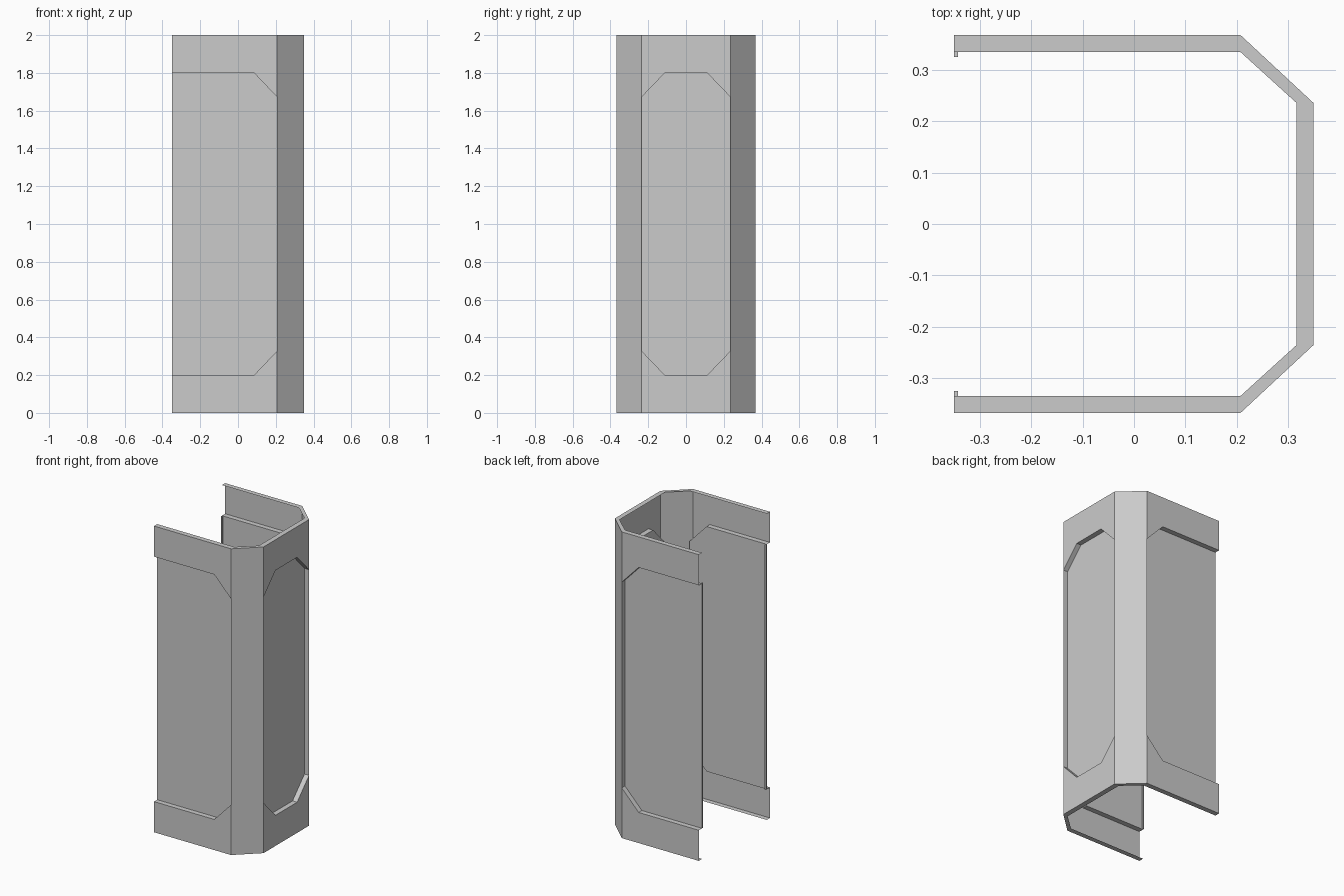
import bpy, bmesh
from mathutils import Vector

if "Cube" in bpy.data.objects:
    bpy.data.objects.remove(bpy.data.objects["Cube"])

H = 2.0            # total height
D = 0.033          # panel recess depth
XL, XC, XR = -0.35, 0.207, 0.349   # open end, corner start, right face
YO, YC = 0.367, 0.235              # outer side face, right face half width
Z_PANEL, Z_CUT = 1.8, 1.672        # panel top and start of its cut corner


def make_object(name, bm):
    bmesh.ops.remove_doubles(bm, verts=bm.verts, dist=0.0005)
    bmesh.ops.recalc_face_normals(bm, faces=bm.faces)
    mesh = bpy.data.meshes.new(name)
    bm.to_mesh(mesh)
    bm.free()
    obj = bpy.data.objects.new(name, mesh)
    bpy.context.collection.objects.link(obj)
    return obj


def add_face(bm, pts):
    bm.faces.new([bm.verts.new(Vector(p)) for p in pts])


def add_wall(bm, place, u0, u1, edge):
    """Folded sheet: edge is the upper (u, z) outline of the recessed panel."""
    flip = [(u, H - z) for u, z in edge]
    # bands above and below the panel
    add_face(bm, [place(u, z, 0) for u, z in [(u0, H)] + edge + [(u1, H)]])
    add_face(bm, [place(u, z, 0) for u, z in [(u0, 0)] + flip + [(u1, 0)]])
    # recessed panel
    add_face(bm, [place(u, z, D) for u, z in edge + flip[::-1]])
    # ledges around the panel, the open end stays free
    runs = [edge, flip, [edge[-1], flip[-1]]]
    if u0 != XL:
        runs.append([edge[0], flip[0]])
    for run in runs:
        for (ua, za), (ub, zb) in zip(run, run[1:]):
            add_face(bm, [place(ua, za, 0), place(ub, zb, 0),
                          place(ub, zb, D), place(ua, za, D)])


shell = bmesh.new()

# front and back walls, corner strips
for s in (-1, 1):
    add_wall(shell, lambda u, z, d, s=s: (u, s * (YO - d), z), XL, XC,
             [(XL, Z_PANEL), (0.085, Z_PANEL), (XC, Z_CUT)])
    zs = [0, H - Z_CUT, Z_CUT, H]
    add_face(shell, [(XC, s * YO, z) for z in zs]
             + [(XR, s * YC, z) for z in zs[::-1]])

# right wall
add_wall(shell, lambda u, z, d: (XR - d, u, z), -YC, YC,
         [(-YC, Z_CUT), (-0.112, Z_PANEL), (0.112, Z_PANEL), (YC, Z_CUT)])

# inward rims at top and bottom
outer = [(XL, -YO), (XC, -YO), (XR, -YC), (XR, YC), (XC, YO), (XL, YO)]
inner = [(XL, -YO + D), (XC, -YO + D), (XR - D, -YC),
         (XR - D, YC), (XC, YO - D), (XL, YO - D)]
for z in (0, H):
    for i in range(5):
        add_face(shell, [(*p, z) for p in
                         (outer[i], outer[i + 1], inner[i + 1], inner[i])])
make_object("folded_shell", shell)

# narrow lips on the free panel ends
for s, name in ((-1, "front_end_lip"), (1, "back_end_lip")):
    bm = bmesh.new()
    bmesh.ops.create_cube(bm, size=1)
    bmesh.ops.scale(bm, verts=bm.verts, vec=(0.008, 0.01, 2 * Z_PANEL - H))
    bmesh.ops.translate(bm, verts=bm.verts,
                        vec=(XL + 0.004, s * (YO - D - 0.005), H / 2))
    make_object(name, bm)
